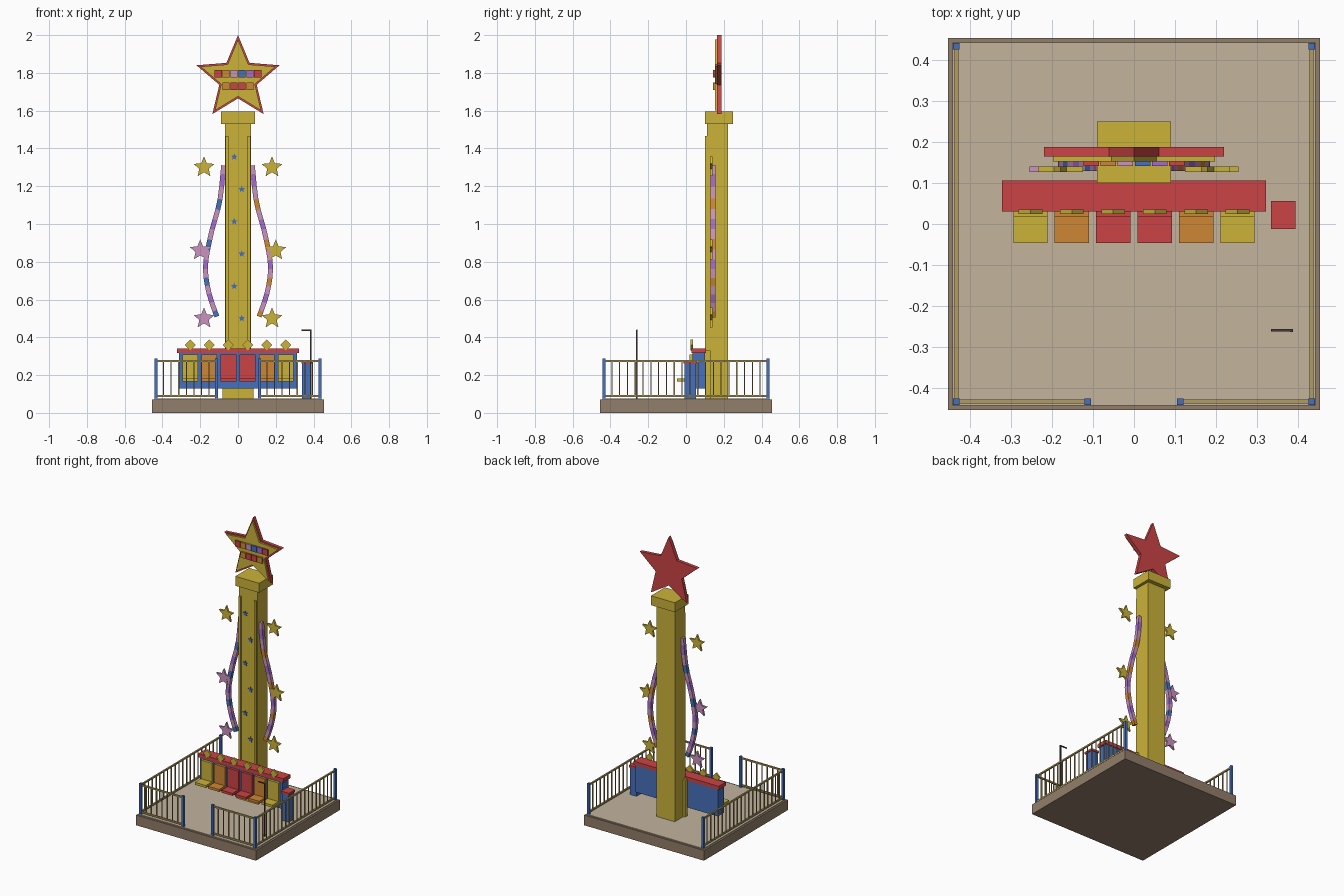
import bpy, bmesh, math
from mathutils import Vector, Matrix

cube = bpy.data.objects.get("Cube")
if cube:
    bpy.data.objects.remove(cube, do_unlink=True)


def material(name, r, g, b):
    m = bpy.data.materials.new(name)
    lin = [((c / 255 + 0.055) / 1.055) ** 2.4 for c in (r, g, b)] + [1]
    m.diffuse_color = lin
    m.use_nodes = True
    m.node_tree.nodes["Principled BSDF"].inputs["Base Color"].default_value = lin
    return m


brown = material("brown_stone", 146, 126, 106)
tan = material("tan_deck", 195, 181, 158)
yellow = material("yellow", 203, 179, 58)
red = material("red", 203, 68, 70)
blue = material("blue", 70, 112, 188)
orange = material("orange", 206, 134, 52)
pink = material("pink", 202, 147, 190)
purple = material("purple", 164, 108, 206)
brass = material("brass_rail", 178, 158, 96)
dark = material("dark_metal", 72, 62, 55)


def finish(name, bm, *mats):
    bmesh.ops.recalc_face_normals(bm, faces=bm.faces)
    mesh = bpy.data.meshes.new(name)
    bm.to_mesh(mesh)
    bm.free()
    for m in mats:
        mesh.materials.append(m)
    ob = bpy.data.objects.new(name, mesh)
    bpy.context.collection.objects.link(ob)
    return ob


def add_box(bm, x, y, z):
    """Add a box from (min, max) pairs."""
    lo, hi = Vector((x[0], y[0], z[0])), Vector((x[1], y[1], z[1]))
    mat = Matrix.Translation((lo + hi) / 2) @ Matrix.Diagonal((*(hi - lo), 1))
    bmesh.ops.create_cube(bm, size=1, matrix=mat)


def box(name, mat, x, y, z):
    bm = bmesh.new()
    add_box(bm, x, y, z)
    return finish(name, bm, mat)


def around(c, half):
    return (c - half, c + half)


def prism(name, mat, outline, y):
    """Extrude an x-z outline between two y values."""
    bm = bmesh.new()
    face = bm.faces.new([bm.verts.new((px, y[0], pz)) for px, pz in outline])
    new = bmesh.ops.extrude_face_region(bm, geom=[face])["geom"]
    moved = [v for v in new if isinstance(v, bmesh.types.BMVert)]
    bmesh.ops.translate(bm, verts=moved, vec=(0, y[1] - y[0], 0))
    return finish(name, bm, mat)


def star(name, mat, x, z, radius, y, inner=0.45):
    pts = []
    for i in range(10):
        r = radius * (inner if i % 2 else 1)
        a = math.pi * i / 5
        pts.append((x + r * math.sin(a), z + r * math.cos(a)))
    return prism(name, mat, pts, y)


# Platform
box("platform_base", brown, around(0, 0.455), around(0, 0.455), (0, 0.07))
box("platform_deck", tan, around(0, 0.443), around(0, 0.443), (0.07, 0.075))

# Tower with cap, plinth and front guide tracks
box("tower", yellow, around(0, 0.07), (0.11, 0.222), (0.075, 1.53))
box("tower_cap", yellow, around(0, 0.09), (0.1, 0.25), (1.53, 1.595))
box("tower_plinth", yellow, around(0, 0.083), (0.1, 0.13), (0.075, 0.33))
for side in (-1, 1):
    box("guide_track", yellow, around(side * 0.058, 0.008), (0.1, 0.11), (0.13, 1.465))
for i in range(6):
    star("tower_star", blue, 0.02 * (1 if i % 2 == 0 else -1), 0.5 + 0.171 * i, 0.019, (0.104, 0.111))

# Star sign with coloured tiles
star("sign_back", red, 0, 1.769, 0.231, (0.165, 0.188))
star("sign_front", yellow, 0, 1.769, 0.208, (0.153, 0.165))
rows = ((1.796, (red, orange, pink, blue, purple, red)),
        (1.73, (orange, red, red, orange)))
for z, colours in rows:
    for i, mat in enumerate(colours):
        x = (i - (len(colours) - 1) / 2) * 0.042
        box("sign_tile", mat, around(x, 0.019), (0.142, 0.153), around(z, 0.02))

# Floating stars beside the tower
for z, x, left_mat in ((1.3, 0.18, yellow), (0.86, 0.2, pink), (0.5, 0.18, pink)):
    star("side_star", left_mat, -x, z, 0.058, (0.127, 0.141))
    star("side_star", yellow, x, z, 0.058, (0.127, 0.141))

# Curved striped ribbons: smooth path cut into short coloured lengths
path = [Vector(p) for p in ((0.112, 0.51), (0.155, 0.64), (0.172, 0.78), (0.142, 0.95),
                            (0.097, 1.12), (0.076, 1.31))]


def path_point(t):
    i = min(int(t), len(path) - 2)
    f = t - i
    a, b, c, d = (path[max(0, min(len(path) - 1, i + k))] for k in (-1, 0, 1, 2))
    return 0.5 * (2 * b + (c - a) * f + (2 * a - 5 * b + 4 * c - d) * f ** 2
                  + (3 * b - 3 * c + d - a) * f ** 3)


def ribbon(name, side, accent):
    bm = bmesh.new()
    count, rings = 16, []
    centres = [path_point((len(path) - 1) * i / count) for i in range(count + 1)]
    for i, p in enumerate(centres):
        tangent = (centres[min(i + 1, count)] - centres[max(i - 1, 0)]).normalized()
        n = Vector((tangent.y, -tangent.x)) * 0.013
        rings.append([bm.verts.new((side * q.x, y, q.y)) for q, y in
                      ((p - n, 0.13), (p + n, 0.13), (p + n, 0.155), (p - n, 0.155))])
    for i in range(count):
        for k in range(4):
            j = (k + 1) % 4
            f = bm.faces.new((rings[i][k], rings[i][j], rings[i + 1][j], rings[i + 1][k]))
            f.material_index = i % 4
    bm.faces.new(rings[0])
    bm.faces.new(rings[-1]).material_index = (count - 1) % 4
    finish(name, bm, accent, pink, purple, pink)


ribbon("ribbon_right", -1, blue)
ribbon("ribbon_left", 1, orange)

# Seat carriage: body, canopy and six seats with diamond ornaments
box("carriage_body", blue, around(0, 0.312), (0.035, 0.1), (0.13, 0.317))
box("carriage_canopy", red, around(0, 0.323), (0.03, 0.106), (0.317, 0.342))
for side in (-1, 1):
    for i, mat in enumerate((red, orange, yellow)):
        x = side * (0.051 + 0.101 * i)
        box("seat_back", mat, around(x, 0.042), (0.018, 0.035), (0.17, 0.31))
        box("seat_pan", mat, around(x, 0.042), (-0.047, 0.03), (0.165, 0.182))
        r, z = 0.029, 0.359
        prism("diamond", yellow, ((x - r, z), (x, z - r), (x + r, z), (x, z + r)), (0.025, 0.036))

# Operator kiosk and lamp pole
box("kiosk_body", blue, (0.34, 0.39), (-0.007, 0.052), (0.075, 0.262))
box("kiosk_top", red, (0.335, 0.395), (-0.012, 0.056), (0.262, 0.277))
box("pole", dark, around(0.385, 0.004), around(-0.26, 0.004), (0.075, 0.44))
box("pole_arm", dark, (0.335, 0.389), around(-0.26, 0.003), (0.434, 0.441))

# Fence: posts, then rails and balusters on the sides and both front halves
edge, gate = 0.434, 0.113
for x in (-edge, edge):
    for y in (-edge, edge):
        box("fence_post", blue, around(x, 0.008), around(y, 0.008), (0.075, 0.287))
    box("gate_post", blue, around(math.copysign(gate, x), 0.008), around(-edge, 0.008), (0.075, 0.287))


def fence(name, fixed, start, end, along_y, count):
    bm = bmesh.new()

    def bar(span, half, z):
        across = around(fixed, half)
        add_box(bm, *((across, span) if along_y else (span, across)), z)

    for z in (0.09, 0.275):
        bar((start, end), 0.005, around(z, 0.005))
    for i in range(1, count):
        bar(around(start + (end - start) * i / count, 0.003), 0.003, (0.09, 0.275))
    finish(name, bm, brass)


for side in (-1, 1):
    fence("side_fence", side * edge, -edge, edge, True, 21)
    a, b = sorted((side * gate, side * edge))
    fence("front_fence", -edge, a, b, False, 8)
